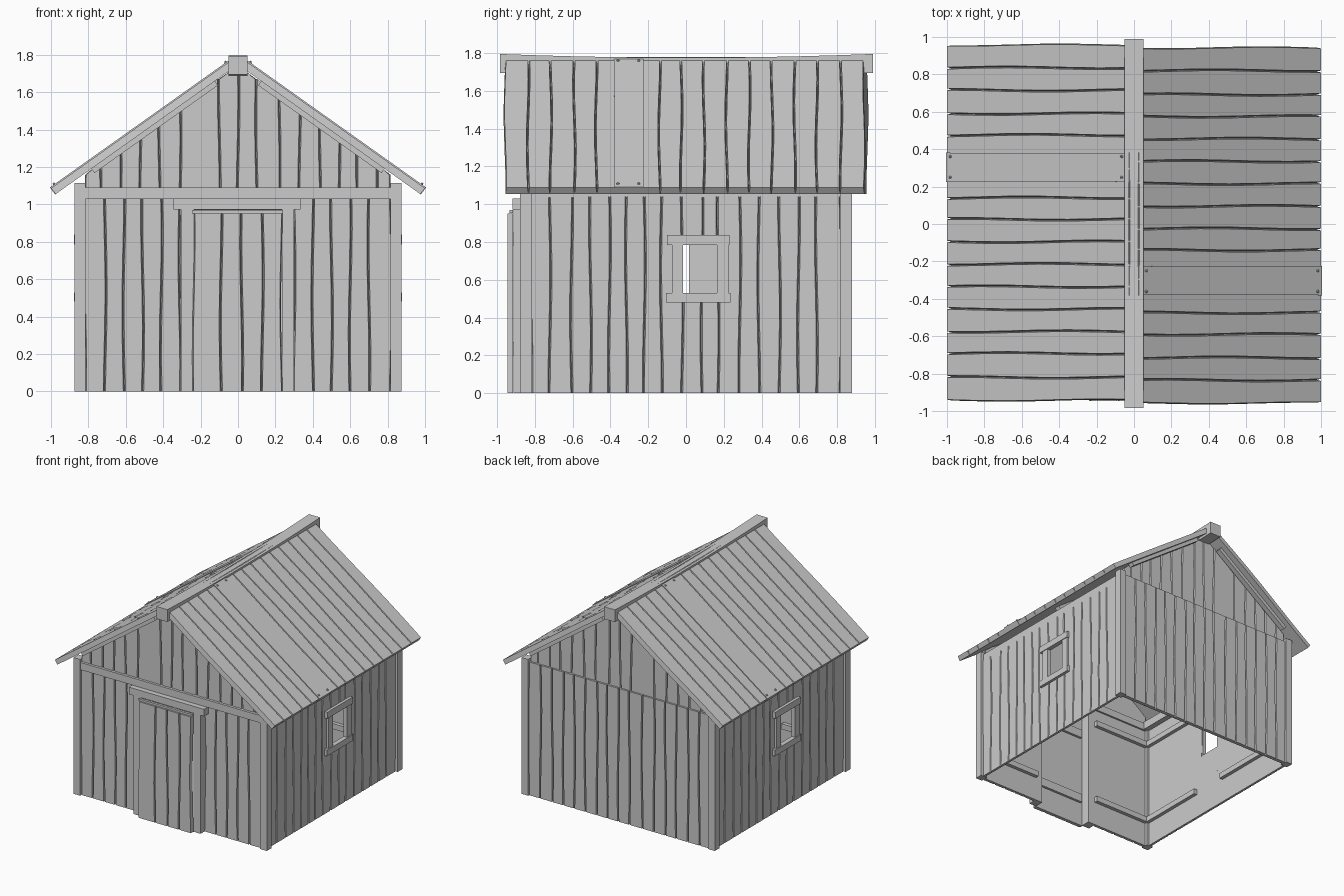
import bpy, bmesh, math, random
from mathutils import Vector

random.seed(4)
if "Cube" in bpy.data.objects:
    bpy.data.objects.remove(bpy.data.objects["Cube"])

# One weathered wood colour
wood = bpy.data.materials.new("weathered_grey_wood")
wood.use_nodes = True
grey = (0.6, 0.6, 0.6, 1)
wood.diffuse_color = grey
wood.node_tree.nodes["Principled BSDF"].inputs["Base Color"].default_value = grey


def finish(name, bm):
    bmesh.ops.recalc_face_normals(bm, faces=bm.faces)
    mesh = bpy.data.meshes.new(name)
    bm.to_mesh(mesh)
    bm.free()
    mesh.materials.append(wood)
    obj = bpy.data.objects.new(name, mesh)
    bpy.context.collection.objects.link(obj)
    return obj


def opposite(obj):
    """Half-turn copy for the other side of the building."""
    twin = obj.copy()
    twin.name = obj.name + "_opposite"
    twin.rotation_euler.z = math.pi
    bpy.context.collection.objects.link(twin)


def panel(name, place, seams, low, high, thick, groove=0.006, wobble=0.005, cuts=6):
    """Row of slightly bent boards; place maps (across, along, outward) to space."""
    bm = bmesh.new()
    for a, b in zip(seams, seams[1:]):
        rings = []
        for i in range(cuts + 1):
            ring = []
            for s, inset, w in ((a, 0, 0), (b, 0, 0), (b, -groove, thick), (a, groove, thick)):
                top = high(s) if callable(high) else high
                v = low + (top - low) * i / cuts
                u = s + inset + wobble * math.sin(5 * v + 37 * s)
                ring.append(bm.verts.new(place(u, v, w)))
            rings.append(ring)
        for r, q in zip(rings, rings[1:]):
            for k in range(4):
                bm.faces.new((r[k], r[k - 1], q[k - 1], q[k]))
        bm.faces.new(rings[0])
        bm.faces.new(rings[-1])
    return finish(name, bm)


def beam(name, x, y, z):
    bm = bmesh.new()
    bmesh.ops.create_cube(bm, size=1)
    for v in bm.verts:
        v.co = [lo + (c + 0.5) * (hi - lo) for c, (lo, hi) in zip(v.co, (x, y, z))]
    return finish(name, bm)


# Placement of the building planes
SLOPE = math.atan(0.71)
DOWN = Vector((math.cos(SLOPE), 0, -math.sin(SLOPE)))
OUT = Vector((math.sin(SLOPE), 0, math.cos(SLOPE)))
APEX = Vector((0, 0, 1.796))


def front(u, v, w): return (u, -0.835 - w, v)
def back(u, v, w): return (u, 0.835 + w, v)
def side(u, v, w): return (0.835 + w, u, v)
def roof(u, v, w): return APEX + DOWN * v + OUT * (w - 0.04) + Vector((0, u, 0))
def gable_top(u): return 1.74 - 0.71 * abs(u)


# Front wall around the door opening
panel("front_wall_left", front, [0.24, 0.3, 0.4, 0.5, 0.6, 0.7, 0.82], 0, 1.04, 0.025)
panel("front_wall_right", front, [-0.82, -0.71, -0.61, -0.51, -0.41, -0.31, -0.24], 0, 1.04, 0.025)
panel("front_wall_over_door", front, [-0.24, 0, 0.24], 0.97, 1.04, 0.025, wobble=0)
beam("front_tie_beam", (-0.82, 0.82), (-0.875, -0.82), (1.03, 1.09))

# Gables and back wall
gable = [-0.82, -0.73, -0.63, -0.52, -0.42, -0.31, -0.1, 0, 0.1, 0.22, 0.33, 0.44, 0.54, 0.64, 0.74, 0.82]
panel("front_gable", front, gable, 1.06, gable_top, 0.02)
panel("back_gable", back, gable, 1.06, gable_top, 0.015)
back_seams = [-0.82 + 1.64 * i / 16 + (random.uniform(-0.012, 0.012) if 0 < i < 16 else 0) for i in range(17)]
panel("back_wall", back, back_seams, 0, 1.09, 0.03)

# Side walls around the window openings
near = [-0.82, -0.72, -0.605, -0.505, -0.405, -0.315, -0.22, -0.13, -0.02]
far = [0.17, 0.285, 0.385, 0.495, 0.595, 0.69, 0.82]
middle = [-0.02, 0.085, 0.17]
for name, seams, low, high in (
        ("side_wall_front", near, 0, 1.04), ("side_wall_back", far, 0, 1.04),
        ("side_wall_under_window", middle, 0, 0.52), ("side_wall_over_window", middle, 0.8, 1.04)):
    opposite(panel(name, side, seams, low, high, 0.02))
opposite(beam("wall_plate", (0.79, 0.85), (-0.84, 0.84), (1.035, 1.1)))

# Window frames
for name, y, z in (("window_head", (-0.1, 0.23), (0.785, 0.838)),
                   ("window_sill", (-0.105, 0.235), (0.48, 0.53)),
                   ("window_jamb_front", (-0.075, -0.015), (0.53, 0.785)),
                   ("window_jamb_back", (0.165, 0.225), (0.53, 0.785))):
    depth = 0.872 if "jamb" in name else 0.878
    opposite(beam(name, (0.84, depth), y, z))

# Corner posts
for sy, label in ((-1, "front"), (1, "back")):
    ends = sorted((sy * 0.815, sy * 0.877))
    opposite(beam(label + "_corner_post", (0.815, 0.875), ends, (0, 1.115)))

# Door, frame and hanging rail
panel("door", lambda u, v, w: (u, -0.915 - w, v), [-0.24, -0.09, 0.02, 0.13, 0.235], 0, 0.95, 0.03)
for z in (0.2, 0.78):
    beam("door_batten", (-0.22, 0.22), (-0.915, -0.895), (z, z + 0.07))
beam("door_jamb_right", (-0.305, -0.235), (-0.912, -0.835), (0, 0.975))
beam("door_jamb_left", (0.235, 0.3), (-0.912, -0.835), (0, 0.975))
beam("door_lintel", (-0.345, 0.335), (-0.918, -0.835), (0.972, 1.03))
beam("door_rail", (-0.245, 0.24), (-0.935, -0.915), (0.952, 0.968))

# Inner battens holding the boards
for z in (0.2, 0.88):
    rows = (z, z + 0.045)
    opposite(beam("side_batten_front", (0.805, 0.837), (-0.815, -0.08), rows))
    opposite(beam("side_batten_back", (0.805, 0.837), (0.23, 0.815), rows))
    beam("front_batten_left", (0.3, 0.815), (-0.837, -0.805), rows)
    beam("front_batten_right", (-0.815, -0.3), (-0.837, -0.805), rows)
    beam("back_batten", (-0.815, 0.815), (0.805, 0.837), rows)

# Roof boards with one raised patch board on each slope
roof_seams = [-0.96, -0.835, -0.715, -0.59, -0.475, -0.3, -0.14, -0.025, 0.095, 0.215, 0.335,
              0.455, 0.575, 0.692, 0.82, 0.945]
opposite(panel("roof_slope", roof, roof_seams, 0.03, 1.225, 0.04, groove=0.005))
opposite(panel("roof_patch_board", roof, [-0.38, -0.225], 0.05, 1.228, 0.047, groove=0, wobble=0.001))


# Rafters under the overhangs and inside
def rafter(y):
    place = lambda u, v, w: roof(u, v, -w)
    return panel("rafter", place, [y - 0.022, y + 0.022], 0.18, 0.99, 0.028, groove=0, wobble=0, cuts=1)


for y in (-0.89, 0.0, 0.89):
    opposite(rafter(y))

# Patch board nails
for y in (-0.36, -0.25):
    for v in (0.075, 1.2):
        bm = bmesh.new()
        bmesh.ops.create_icosphere(bm, subdivisions=1, radius=0.009)
        bmesh.ops.translate(bm, verts=bm.verts, vec=roof(y, v, 0.048))
        opposite(finish("roof_nail", bm))

# Sagging ridge beam
panel("ridge_beam", lambda u, v, w: (u, v, 1.675 + w + 0.02 * v * v),
      [-0.05, 0.05], -0.985, 0.99, 0.1, groove=0, wobble=0, cuts=10)
